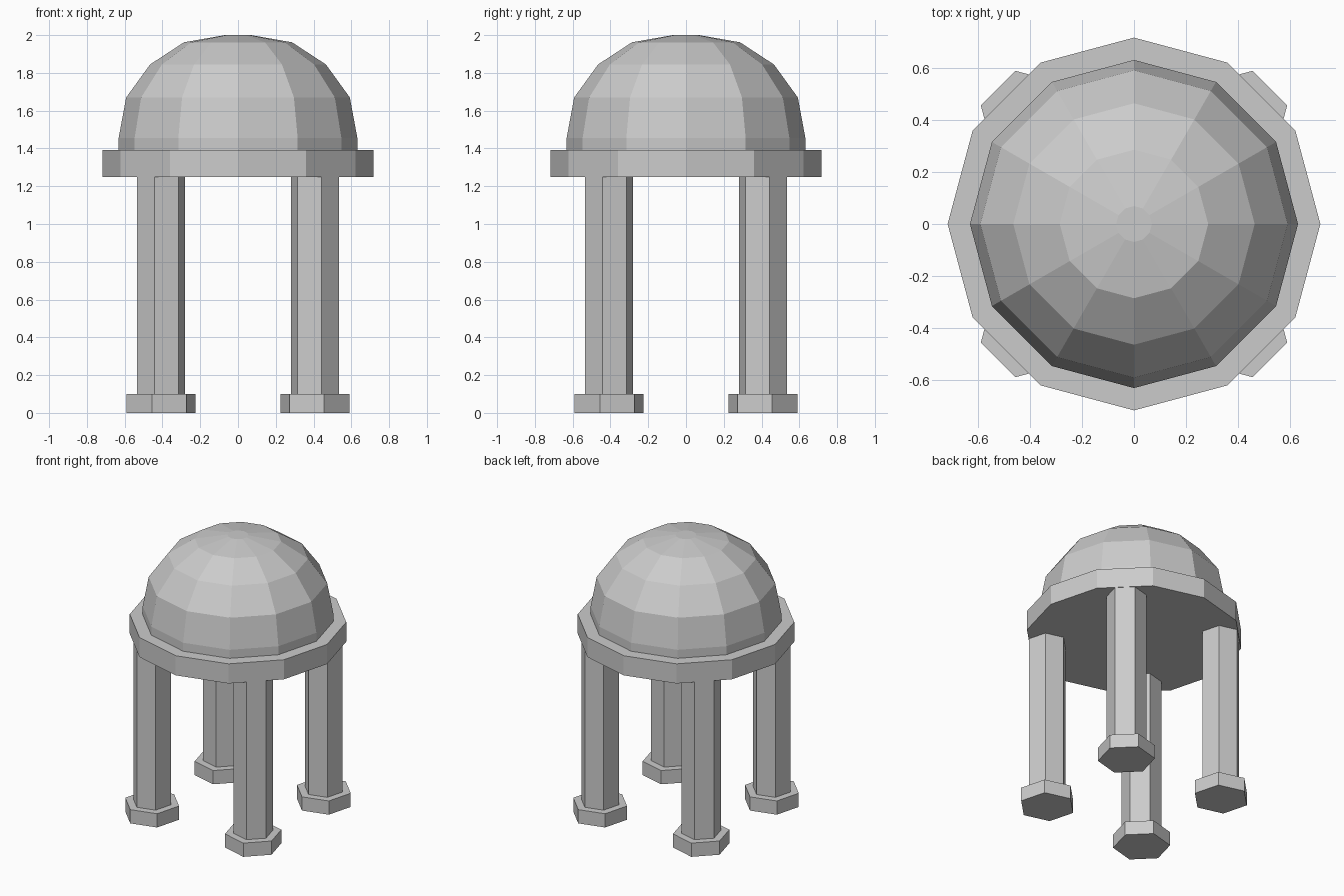
import bpy, math

if "Cube" in bpy.data.objects:
    bpy.data.objects.remove(bpy.data.objects["Cube"])


def lathe(name, profile, sides, loc=(0, 0), turn=0.0):
    """Closed flat-faced solid from a (radius, z) profile with n-gon caps."""
    verts, faces = [], []
    for r, z in profile:
        for i in range(sides):
            a = turn + 2 * math.pi * i / sides
            verts.append((r * math.cos(a), r * math.sin(a), z))
    for k in range(len(profile) - 1):
        for i in range(sides):
            j = (i + 1) % sides
            lo, hi = k * sides, (k + 1) * sides
            faces.append((lo + i, lo + j, hi + j, hi + i))
    faces.append(tuple(reversed(range(sides))))
    top = (len(profile) - 1) * sides
    faces.append(tuple(range(top, top + sides)))
    mesh = bpy.data.meshes.new(name)
    mesh.from_pydata(verts, [], faces)
    obj = bpy.data.objects.new(name, mesh)
    obj.location = (loc[0], loc[1], 0)
    bpy.context.collection.objects.link(obj)
    return obj


# Twelve-sided ring slab carried by the columns
lathe("ring_slab", [(0.718, 1.25), (0.718, 1.393)], 12)

# Faceted dome with a short drum and a small flat crown
lathe("dome", [(0.632, 1.393), (0.632, 1.455), (0.592, 1.67), (0.465, 1.845),
               (0.286, 1.962), (0.069, 2.0)], 12)

# Four hexagonal columns with feet, one flat side facing outward
for i, side in enumerate(("back_right", "back_left", "front_left", "front_right")):
    a = math.radians(45 + 90 * i)
    pos = (0.576 * math.cos(a), 0.576 * math.sin(a))
    turn = a + math.radians(30)
    lathe("column_foot_" + side, [(0.189, 0), (0.189, 0.1)], 6, pos, turn)
    lathe("column_" + side, [(0.132, 0.1), (0.132, 1.25)], 6, pos, turn)
